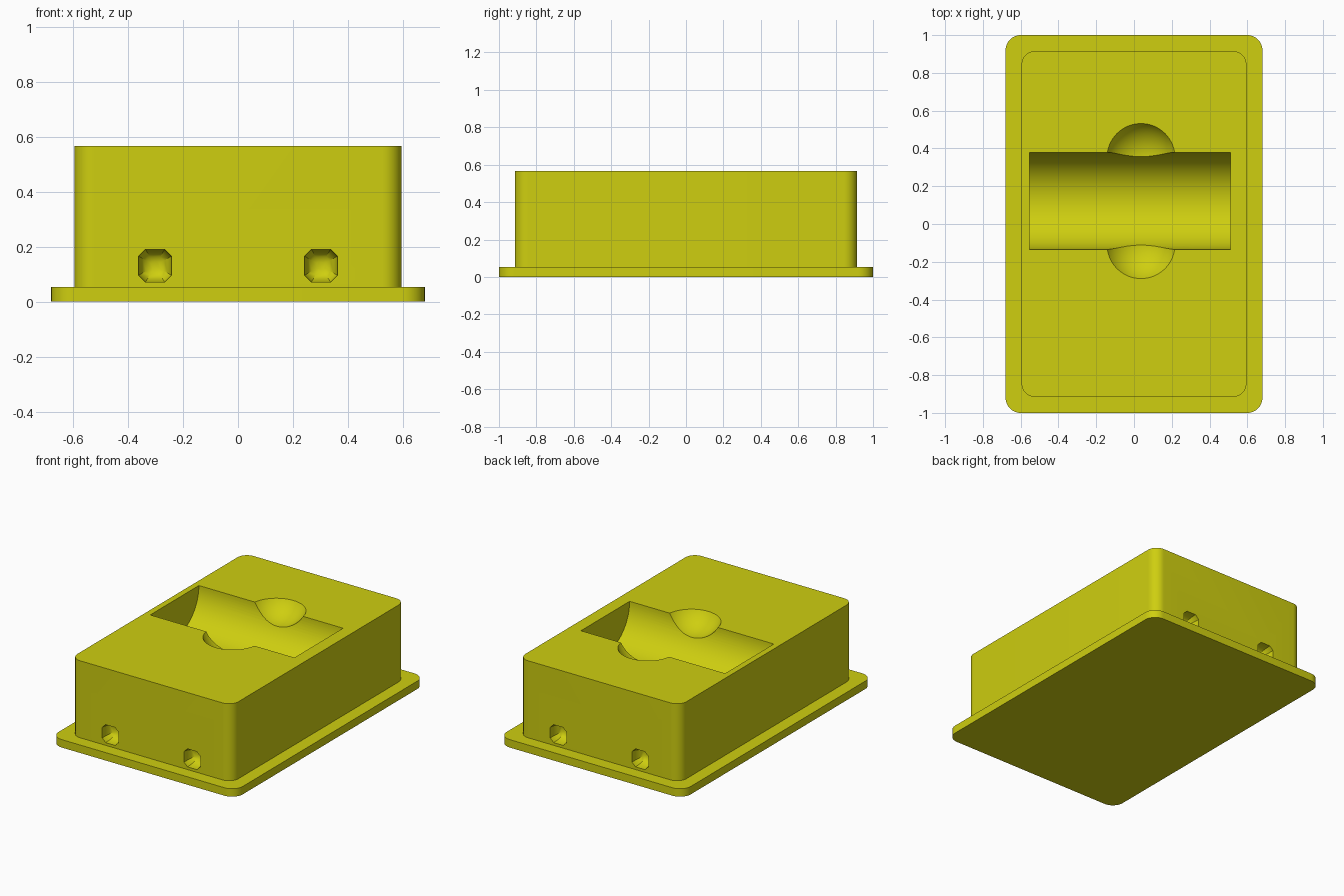
import bpy, bmesh, math
from mathutils import Matrix

if "Cube" in bpy.data.objects:
    bpy.data.objects.remove(bpy.data.objects["Cube"])

yellow = bpy.data.materials.new("yellow plastic")
yellow.diffuse_color = (0.62, 0.62, 0.005, 1)
yellow.use_nodes = True
yellow.node_tree.nodes["Principled BSDF"].inputs["Base Color"].default_value = yellow.diffuse_color


def make(name, bm):
    bmesh.ops.recalc_face_normals(bm, faces=bm.faces)
    me = bpy.data.meshes.new(name)
    bm.to_mesh(me)
    bm.free()
    me.materials.append(yellow)
    ob = bpy.data.objects.new(name, me)
    bpy.context.collection.objects.link(ob)
    return ob


def loft(name, rings):
    """Skin a solid through equal-length rings of points, capped at both ends."""
    bm = bmesh.new()
    vs = [[bm.verts.new(p) for p in ring] for ring in rings]
    n = len(vs[0])
    for a, b in zip(vs, vs[1:]):
        for i in range(n):
            j = (i + 1) % n
            bm.faces.new((a[i], a[j], b[j], b[i]))
    bm.faces.new(vs[0])
    bm.faces.new(vs[-1])
    return make(name, bm)


def rounded_rect(hx, hy, r, steps):
    pts = []
    for k, (sx, sy) in enumerate([(1, 1), (-1, 1), (-1, -1), (1, -1)]):
        for s in range(steps + 1):
            a = math.pi / 2 * (k + s / steps)
            pts.append((sx * (hx - r) + r * math.cos(a), sy * (hy - r) + r * math.sin(a)))
    return pts


def slab(name, hx, hy, r, z0, z1):
    pts = rounded_rect(hx, hy, r, 12)
    return loft(name, [[(x, y, z) for x, y in pts] for z in (z0, z1)])


def smooth(ob):
    bpy.ops.object.select_all(action='DESELECT')
    ob.select_set(True)
    bpy.context.view_layer.objects.active = ob
    bpy.ops.object.shade_smooth_by_angle(angle=math.radians(30))


TOP = 0.567
flange = slab("base_flange", 0.68, 1.0, 0.08, 0, 0.053)
body = slab("box_body", 0.595, 0.915, 0.07, 0.053, TOP)
cutters = []

# Half-round trough across the top
bm = bmesh.new()
bmesh.ops.create_cone(bm, cap_ends=True, segments=96, radius1=0.257, radius2=0.257, depth=1.065,
                      matrix=Matrix.Translation((-0.022, 0.1225, TOP + 0.0005)) @ Matrix.Rotation(math.pi / 2, 4, 'Y'))
cutters.append(make("trough_cutter", bm))

# Finger dimples on both sides of the trough
for y in (0.352, -0.109):
    bm = bmesh.new()
    bmesh.ops.create_uvsphere(bm, u_segments=64, v_segments=32, radius=0.207,
                              matrix=Matrix.Translation((0.037, y, TOP + 0.102)))
    cutters.append(make("dimple_cutter", bm))

# Dished, chamfered pockets low on the front and back walls
octagon = rounded_rect(0.06, 0.06, 0.025, 1)
profile = [(-0.02, 1.0), (0.015, 1.0), (0.04, 0.93), (0.062, 0.78), (0.078, 0.55), (0.085, 0.25)]
for side in (-1, 1):
    for x in (-0.302, 0.302):
        rings = [[(x + s * px, side * (0.915 - d), 0.131 + s * pz) for px, pz in octagon] for d, s in profile]
        cutters.append(loft("pocket_cutter", rings))

# Cut the openings and drop the cutters
for cutter in cutters:
    cutter.hide_render = True
    mod = body.modifiers.new("cut", 'BOOLEAN')
    mod.operation = 'DIFFERENCE'
    mod.solver = 'EXACT'
    mod.object = cutter
    bpy.context.view_layer.objects.active = body
    bpy.ops.object.modifier_apply(modifier=mod.name)
    bpy.data.objects.remove(cutter)

for ob in (flange, body):
    smooth(ob)
